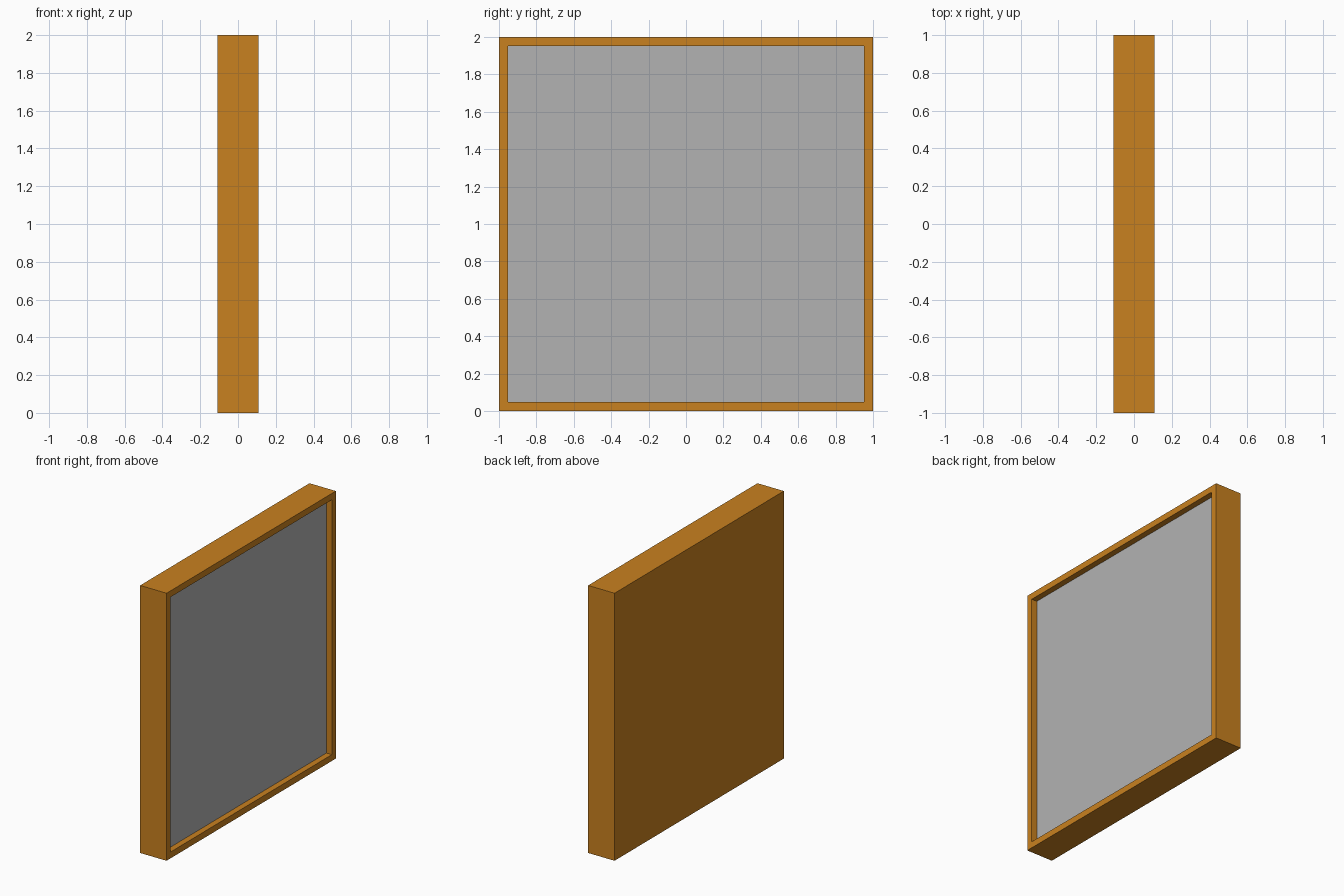
import bpy
import bmesh
from mathutils import Matrix

cube = bpy.data.objects.get("Cube")
if cube:
    bpy.data.objects.remove(cube, do_unlink=True)

THICKNESS = 0.218
BORDER = 0.067
RECESS = 0.045


def make_material(name, rgb):
    mat = bpy.data.materials.new(name)
    mat.use_nodes = True
    colour = (*rgb, 1.0)
    mat.diffuse_color = colour
    mat.node_tree.nodes["Principled BSDF"].inputs["Base Color"].default_value = colour
    return mat


# Solid square block, standing upright
bm = bmesh.new()
bmesh.ops.create_cube(bm, size=1.0, matrix=Matrix.Translation((0, 0, 1))
                      @ Matrix.Diagonal((THICKNESS, 2, 2, 1)))

# Border rim on the left side, with the panel sunk into it
panel = max(bm.faces, key=lambda f: f.calc_center_median().x)
bmesh.ops.inset_individual(bm, faces=[panel], thickness=BORDER)
sunk = bmesh.ops.extrude_discrete_faces(bm, faces=[panel])["faces"][0]
bmesh.ops.translate(bm, verts=sunk.verts, vec=(-RECESS, 0, 0))
sunk.material_index = 1
bmesh.ops.recalc_face_normals(bm, faces=bm.faces)

mesh = bpy.data.meshes.new("framed_panel")
bm.to_mesh(mesh)
bm.free()
mesh.materials.append(make_material("orange wood", (0.584, 0.220, 0.014)))
mesh.materials.append(make_material("grey panel", (0.448, 0.448, 0.448)))
bpy.context.collection.objects.link(bpy.data.objects.new("framed_panel", mesh))
